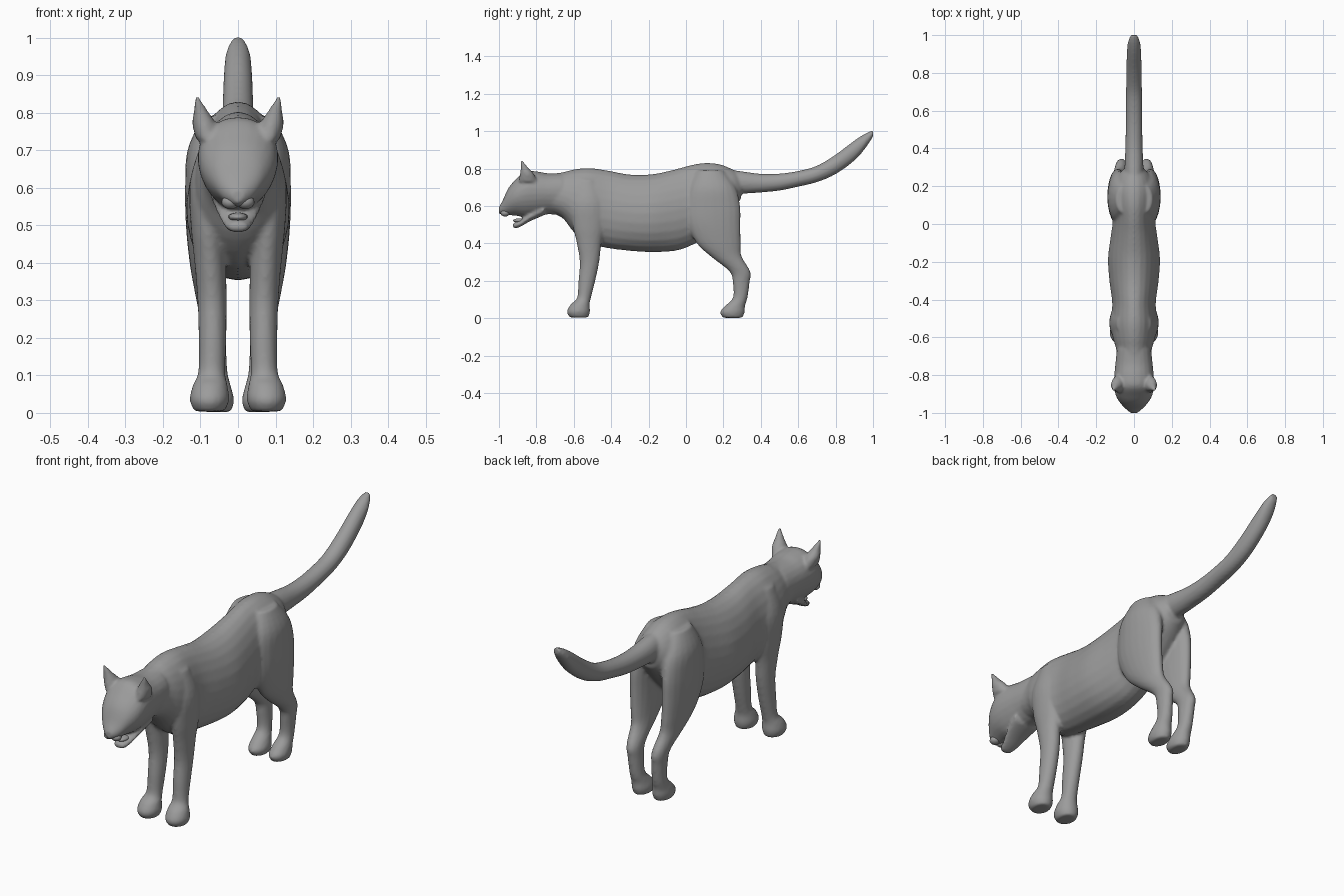
import bpy, bmesh, math

fur = bpy.data.materials.new("grey fur")
fur.diffuse_color = (0.33, 0.33, 0.33, 1)


def spline(rings, steps=4):
    """Catmull-Rom interpolation between rings of numbers."""
    out = []
    for i in range(len(rings) - 1):
        a, b, c, d = (rings[max(0, min(len(rings) - 1, i + k))] for k in (-1, 0, 1, 2))
        for s in range(steps):
            t = s / steps
            out.append([0.5 * (2 * q + (r - p) * t + (2 * p - 5 * q + 4 * r - u) * t * t
                               + (3 * q - p - 3 * r + u) * t ** 3)
                        for p, q, r, u in zip(a, b, c, d)])
    return out + [list(rings[-1])]


def skin(bm, loops):
    """Bridge closed loops and cap both ends."""
    rows = [[bm.verts.new(p) for p in loop] for loop in loops]
    n = len(rows[0])
    faces = [bm.faces.new(rows[0]), bm.faces.new(rows[-1])]
    for a, b in zip(rows, rows[1:]):
        for i in range(n):
            j = (i + 1) % n
            faces.append(bm.faces.new((a[i], a[j], b[j], b[i])))
    bmesh.ops.recalc_face_normals(bm, faces=faces)


def loft_y(bm, rings, egg=0.0, n=24):
    """Rings across the length: y, top, bottom, half width."""
    loops = []
    for y, top, bot, w in spline(rings):
        loop = []
        for i in range(n):
            a = 2 * math.pi * i / n
            x = w * math.cos(a) * (1 + egg * math.sin(a))
            loop.append((x, y, (top + bot) / 2 + (top - bot) / 2 * math.sin(a)))
        loops.append(loop)
    skin(bm, loops)


def loft_z(bm, rings, side, n=20):
    """Rings stacked in height: x, y, z, x radius, y radius."""
    loops = []
    for x, y, z, rx, ry in spline(rings):
        loops.append([(side * (x + rx * math.cos(2 * math.pi * i / n)),
                       y + ry * math.sin(2 * math.pi * i / n), z) for i in range(n)])
    skin(bm, loops)


def finish(bm, name):
    me = bpy.data.meshes.new(name)
    bm.to_mesh(me)
    bm.free()
    me.materials.append(fur)
    for p in me.polygons:
        p.use_smooth = True
    ob = bpy.data.objects.new(name, me)
    bpy.context.collection.objects.link(ob)
    return ob


body = bmesh.new()

# torso and neck
loft_y(body, [(-0.74, 0.77, 0.57, 0.085), (-0.66, 0.78, 0.535, 0.095),
              (-0.60, 0.795, 0.46, 0.112), (-0.52, 0.803, 0.40, 0.122),
              (-0.42, 0.79, 0.375, 0.115), (-0.30, 0.768, 0.36, 0.13),
              (-0.18, 0.77, 0.353, 0.137), (-0.06, 0.795, 0.36, 0.122),
              (0.02, 0.817, 0.385, 0.112), (0.10, 0.83, 0.43, 0.118),
              (0.18, 0.823, 0.50, 0.115), (0.25, 0.795, 0.58, 0.09),
              (0.295, 0.765, 0.64, 0.05)], egg=-0.1)

# tail
loft_y(body, [(0.20, 0.80, 0.66, 0.05), (0.30, 0.785, 0.665, 0.05),
              (0.40, 0.772, 0.672, 0.046), (0.50, 0.773, 0.682, 0.044),
              (0.60, 0.787, 0.703, 0.043), (0.70, 0.815, 0.727, 0.042),
              (0.80, 0.875, 0.77, 0.041), (0.90, 0.95, 0.842, 0.038),
              (0.96, 0.988, 0.91, 0.033), (1.0, 1.005, 0.97, 0.018)])

# skull and muzzle
loft_y(body, [(-0.66, 0.775, 0.55, 0.09), (-0.74, 0.775, 0.555, 0.098),
              (-0.80, 0.785, 0.545, 0.104), (-0.86, 0.785, 0.54, 0.106),
              (-0.91, 0.742, 0.548, 0.095), (-0.95, 0.695, 0.55, 0.071),
              (-0.98, 0.63, 0.55, 0.043), (-1.0, 0.595, 0.56, 0.018)], egg=0.13)

# open lower jaw
loft_y(body, [(-0.76, 0.61, 0.55, 0.075), (-0.83, 0.57, 0.52, 0.06),
              (-0.88, 0.528, 0.492, 0.043), (-0.91, 0.515, 0.48, 0.032),
              (-0.926, 0.507, 0.486, 0.02)])

for side in (-1, 1):
    # front legs with paws
    loft_z(body, [(0.06, -0.53, 0.74, 0.03, 0.05), (0.078, -0.525, 0.62, 0.05, 0.09),
                  (0.08, -0.52, 0.50, 0.046, 0.086), (0.074, -0.518, 0.40, 0.042, 0.066),
                  (0.069, -0.516, 0.30, 0.039, 0.052), (0.068, -0.53, 0.20, 0.037, 0.045),
                  (0.07, -0.545, 0.11, 0.036, 0.037), (0.074, -0.565, 0.075, 0.046, 0.05),
                  (0.076, -0.575, 0.035, 0.053, 0.062), (0.076, -0.572, 0.004, 0.04, 0.05)], side)
    # hind legs with haunch, hock and paw
    loft_z(body, [(0.055, 0.13, 0.79, 0.04, 0.07), (0.075, 0.14, 0.70, 0.06, 0.125),
                  (0.085, 0.145, 0.60, 0.056, 0.145), (0.087, 0.15, 0.50, 0.052, 0.142),
                  (0.083, 0.175, 0.40, 0.046, 0.118), (0.077, 0.215, 0.33, 0.04, 0.083),
                  (0.068, 0.288, 0.25, 0.034, 0.056), (0.064, 0.295, 0.19, 0.032, 0.045),
                  (0.06, 0.29, 0.11, 0.032, 0.039), (0.057, 0.262, 0.065, 0.04, 0.054),
                  (0.055, 0.248, 0.032, 0.045, 0.066), (0.055, 0.25, 0.002, 0.036, 0.052)], side)
    # ears
    loft_z(body, [(0.08, -0.845, 0.73, 0.032, 0.05), (0.09, -0.85, 0.77, 0.032, 0.038),
                  (0.098, -0.862, 0.80, 0.021, 0.022), (0.105, -0.872, 0.825, 0.012, 0.012),
                  (0.109, -0.88, 0.846, 0.005, 0.005)], side)

# fuse the limbs, head and tail into one smooth skin
body_ob = finish(body, "feline_body")
remesh = body_ob.modifiers.new("fuse", 'REMESH')
remesh.mode = 'VOXEL'
remesh.voxel_size = 0.008
remesh.use_smooth_shade = True
relax = body_ob.modifiers.new("relax", 'SMOOTH')
relax.factor = 0.5
relax.iterations = 4


def ball(name, centre, scale):
    bm = bmesh.new()
    bmesh.ops.create_uvsphere(bm, u_segments=16, v_segments=10, radius=1)
    for v in bm.verts:
        v.co = [c + s * k for c, s, k in zip(centre, scale, v.co)]
    return finish(bm, name)


# eyes, nose, upper lips and tongue
for side, label in ((-1, "left"), (1, "right")):
    ball(label + "_eye", (side * 0.046, -0.949, 0.651), (0.013, 0.012, 0.011))
    ball(label + "_lip", (side * 0.02, -0.967, 0.562), (0.024, 0.024, 0.019))
ball("nose", (0, -0.988, 0.583), (0.018, 0.012, 0.013))
ball("tongue", (0, -0.885, 0.522), (0.026, 0.04, 0.012))
